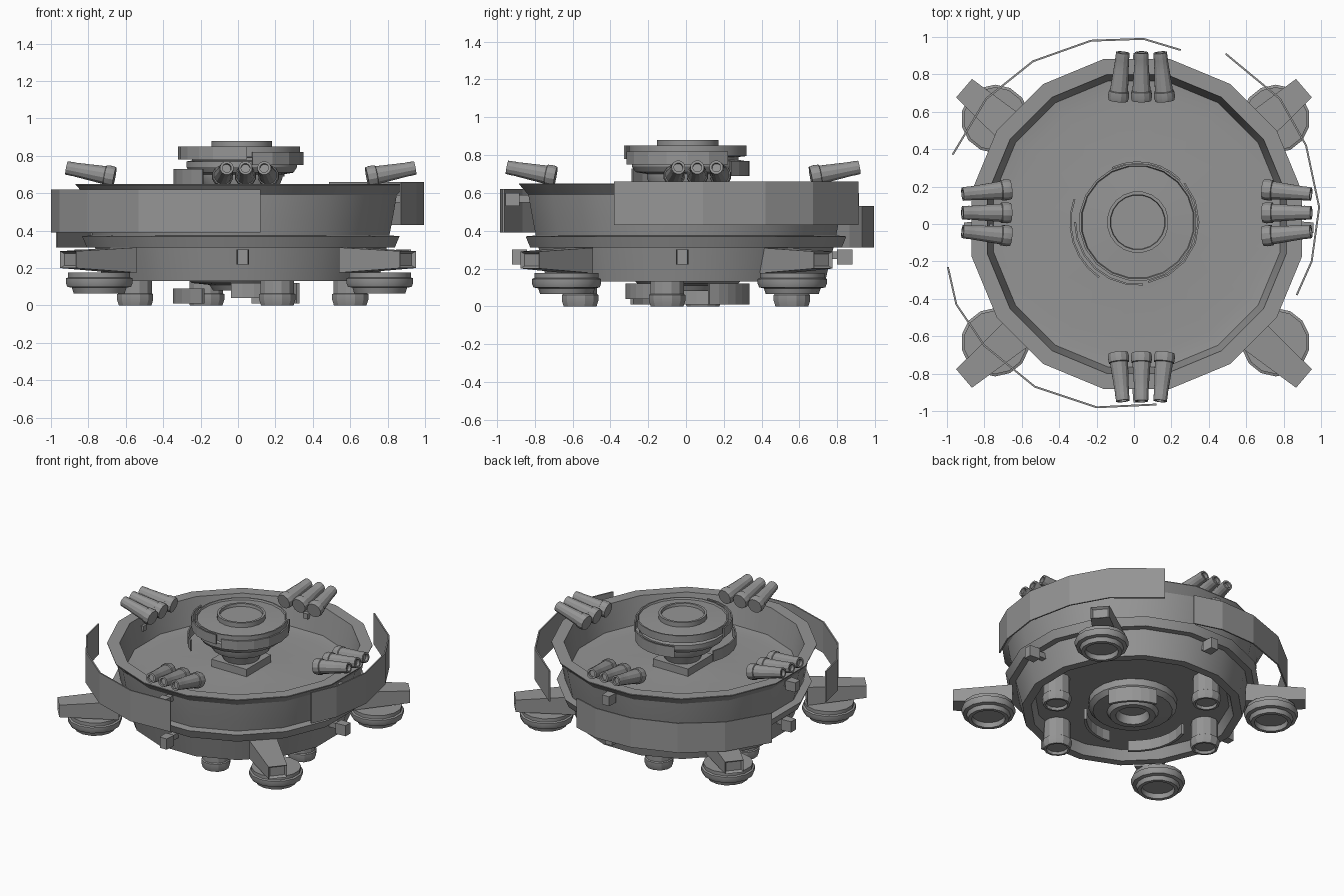
import bpy, bmesh
from math import sin, cos, pi, radians
from mathutils import Vector, Matrix

old = bpy.data.objects.get("Cube")
if old:
    bpy.data.objects.remove(old)

GREY = (0.3, 0.3, 0.3, 1)
mat = bpy.data.materials.new("plain_grey")
mat.use_nodes = True
mat.diffuse_color = GREY
mat.node_tree.nodes["Principled BSDF"].inputs["Base Color"].default_value = GREY


def finish(name, bm, smooth=True):
    """Turn a bmesh into a named, coloured object."""
    bmesh.ops.remove_doubles(bm, verts=bm.verts, dist=0.0005)
    bmesh.ops.recalc_face_normals(bm, faces=bm.faces)
    me = bpy.data.meshes.new(name)
    bm.to_mesh(me)
    bm.free()
    me.materials.append(mat)
    ob = bpy.data.objects.new(name, me)
    bpy.context.collection.objects.link(ob)
    if smooth:
        bpy.ops.object.select_all(action='DESELECT')
        ob.select_set(True)
        bpy.context.view_layer.objects.active = ob
        bpy.ops.object.shade_smooth_by_angle(angle=radians(28))
    return ob


def lathe(name, profile, segs, matrix):
    """Spin an (r, z) profile about z, then place it."""
    bm = bmesh.new()
    rings = []
    for r, z in profile:
        ring = []
        for i in range(segs):
            a = 2 * pi * (i + 0.5) / segs
            ring.append(bm.verts.new((r * cos(a), r * sin(a), z)))
        rings.append(ring)
    for lo, hi in zip(rings, rings[1:]):
        for i in range(segs):
            j = (i + 1) % segs
            bm.faces.new((lo[i], lo[j], hi[j], hi[i]))
    bmesh.ops.transform(bm, matrix=matrix, verts=bm.verts)
    return finish(name, bm)


def at(x, y, z=0):
    return Matrix.Translation((x, y, z))


def wedge(name, inner, outer, matrix, recess=0):
    """Tapered block along +x; each end is (x, half width, z low, z high)."""
    bm = bmesh.new()
    ends = []
    for x, w, lo, hi in (inner, outer):
        ends.append([bm.verts.new(p) for p in
                     ((x, -w, lo), (x, w, lo), (x, w, hi), (x, -w, hi))])
    a, b = ends
    bm.faces.new(a[::-1])
    tip = bm.faces.new(b)
    for i in range(4):
        j = (i + 1) % 4
        bm.faces.new((a[i], a[j], b[j], b[i]))
    bmesh.ops.recalc_face_normals(bm, faces=bm.faces)
    if recess:
        bmesh.ops.inset_region(bm, faces=[tip], thickness=recess)
        bmesh.ops.translate(bm, verts=tip.verts, vec=(-recess, 0, 0))
    bmesh.ops.transform(bm, matrix=matrix, verts=bm.verts)
    return finish(name, bm, False)


def shield(name, points, low, high, thick=0.01):
    """Thin upright plate following a plan-view path."""
    bm = bmesh.new()
    rows = [(bm.verts.new((x, y, low)), bm.verts.new((x, y, high))) for x, y in points]
    for p, q in zip(rows, rows[1:]):
        bm.faces.new((p[0], q[0], q[1], p[1]))
    ob = finish(name, bm, False)
    mod = ob.modifiers.new("thickness", 'SOLIDIFY')
    mod.thickness = thick
    mod.offset = 0


def arc(r, start, end, steps=6):
    angles = [radians(start + (end - start) * i / steps) for i in range(steps + 1)]
    return [(0.02 + r * cos(a), 0.01 + r * sin(a)) for a in angles]


# Hull: skirt, ledge, curved upper wall, flared rim, steep inner wall, shallow deck
lathe("hull", [(0, .2), (.66, .2), (.69, .13), (.75, .13), (.795, .31), (.84, .31),
               (.865, .37), (.81, .375), (.825, .45), (.84, .53), (.85, .59),
               (.9, .645), (.9, .65), (.815, .65), (.78, .46), (.685, .45),
               (.2, .495), (0, .495)], 16, at(.015, 0))

# Outer shield plates
shield("front_shield", [(-.995, -.23), (-.95, -.43), (-.8, -.65), (-.53, -.87),
                        (-.2, -.98), (.12, -.965)], .39, .62)
shield("left_shield", [(.49, .91), (.78, .67), (.92, .42), (.99, .09),
                       (.95, -.2), (.87, -.38)], .43, .66)
shield("back_shield", [(-.97, .37), (-.79, .67), (-.54, .87), (-.23, .98),
                       (.05, .99), (.25, .93)], .31, .53)

# Legs with round landing pads
PAD = [(0, .1), (.11, .1), (.115, .065), (.14, .065), (.15, .095), (.175, .1),
       (.183, .12), (.183, .145), (.17, .15), (.17, .175), (0, .175)]
for sx in (1, -1):
    for sy in (1, -1):
        side = ("left" if sx > 0 else "right") + ("_back" if sy > 0 else "_front")
        angle = radians(40.5 if sx > 0 else 139.5) * sy
        wedge("leg_" + side, (.79, .095, .175, .31), (1.195, .065, .2, .29),
              at(0, -.05) @ Matrix.Rotation(angle, 4, 'Z'), .018)
        lathe("pad_" + side, PAD, 14, at(.008 + .75 * sx, -.035 + .597 * sy))

# Small brackets on the skirt and on the upper wall
for i in range(4):
    turn = at(.025, -.02) @ Matrix.Rotation(i * pi / 2, 4, 'Z')
    wedge(f"lower_bracket_{i}", (.72, .02, .25, .29), (.83, .02, .25, .29), turn)
    wedge(f"lower_bracket_head_{i}", (.82, .034, .22, .3), (.9, .028, .22, .3), turn)
    wedge(f"upper_bracket_{i}", (.78, .02, .55, .59), (.87, .02, .55, .59), turn)
    wedge(f"upper_bracket_head_{i}", (.86, .034, .53, .6), (.935, .028, .53, .6), turn)

# Four groups of three tapered barrels
BARREL = [(0, 0), (.053, 0), (.058, .02), (.056, .05), (.05, .053), (.046, .11),
          (.042, .165), (.038, .22), (.039, .225), (.037, .262), (.024, .262),
          (.024, .24), (0, .24)]
for i, shift in enumerate((.075, -.025, -.075, .025)):
    turn = at(.015, -.015) @ Matrix.Rotation(i * pi / 2, 4, 'Z')
    for k in (-1, 0, 1):
        start = Vector((.675, shift + .125 * k, .687))
        aim = Vector((.93, shift + .1 * k, .735)) - start
        spin = aim.to_track_quat('Z', 'Y').to_matrix().to_4x4()
        lathe(f"barrel_{i}_{k + 1}", BARREL, 12, turn @ Matrix.Translation(start) @ spin)

# Turret on a square plinth, with a shallow dish top
wedge("turret_plinth", (-.145, .145, .48, .55), (.145, .145, .48, .55), at(.02, .01))
lathe("turret", [(0, .54), (.12, .54), (.15, .62), (.2, .63), (.22, .68), (.22, .7),
                 (.28, .71), (.3, .74), (.3, .77), (.27, .775), (.27, .79), (.315, .795),
                 (.315, .85), (.305, .85), (.3, .838), (.165, .845), (.165, .88),
                 (.148, .88), (.145, .86), (0, .86)], 20, at(.02, .01))
shield("turret_shield_right", arc(.36, 160, 235), .65, .73)
shield("turret_shield_front", arc(.335, 180, 275), .78, .85)
shield("turret_shield_left", arc(.325, -80, 40), .75, .82)
shield("turret_shield_back", arc(.32, 45, 115), .69, .77)

# Underside hub with ring and curved guards
lathe("belly_hub", [(0, .14), (.1, .14), (.115, .08), (.155, .08), (.175, .11),
                    (.27, .12), (.3, .15), (.3, .21), (0, .21)], 20, at(.02, .01))
for i, (r, a, b, lo, hi) in enumerate(((.36, 160, 235, .01, .09), (.32, -100, -35, .04, .12),
                                       (.32, 20, 80, .01, .12))):
    shield(f"belly_guard_{i}", arc(r, a, b), lo, hi, .02)

# Underside thrusters
THRUSTER = [(0, .02), (.07, .02), (.075, 0), (.09, 0), (.1, .03), (.1, .06),
            (.092, .065), (.092, .21), (0, .21)]
for i, (x, y) in enumerate(((.21, -.56), (.6, -.1), (-.17, .56), (-.55, .09))):
    lathe(f"thruster_{i}", THRUSTER, 12, at(x, y))
